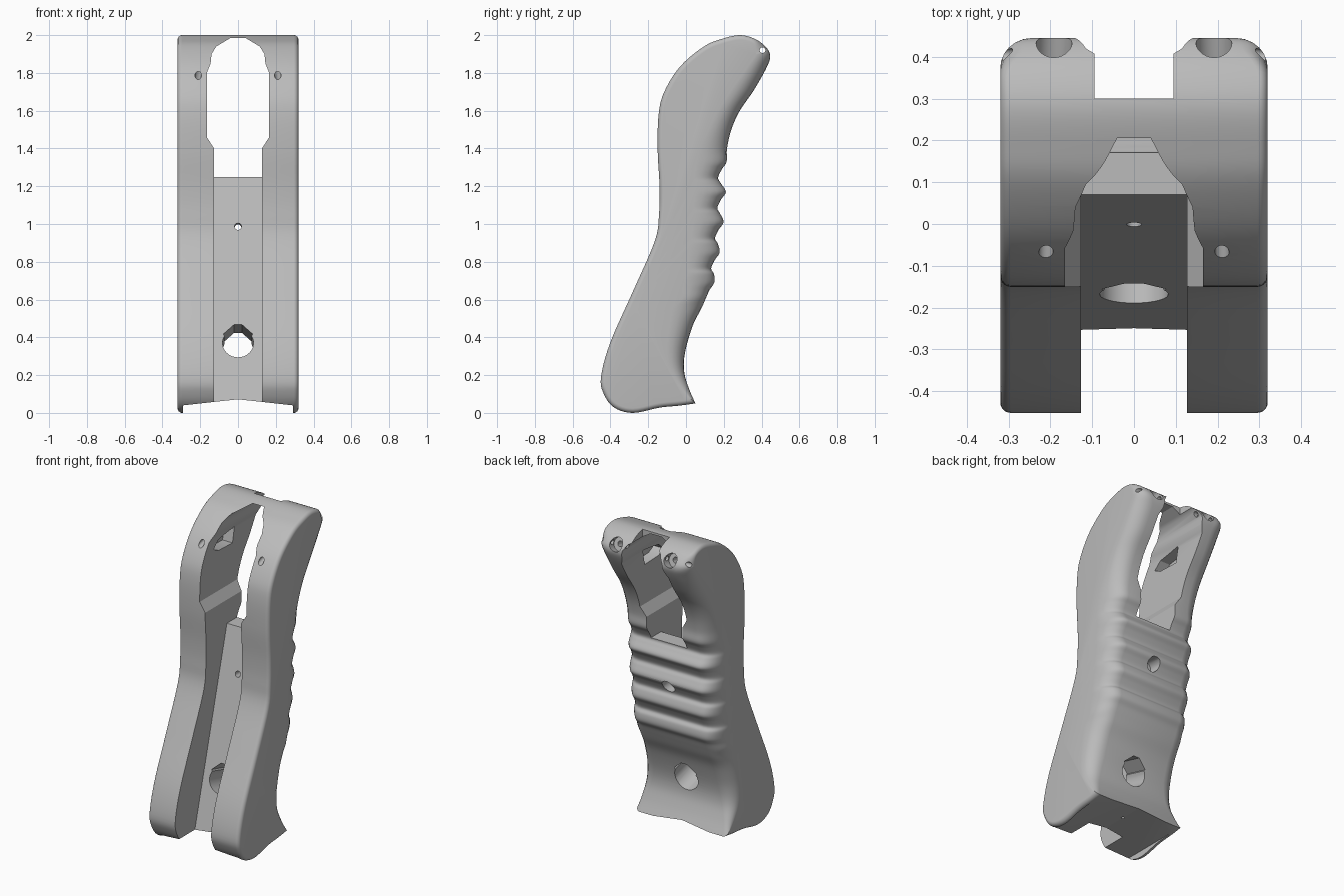
import bpy, bmesh, math
from mathutils import Vector

cube = bpy.data.objects.get("Cube")
if cube:
    bpy.data.objects.remove(cube, do_unlink=True)

HALF = 0.32       # half width of the grip
EDGE = 0.025      # rounding of the front, top and bottom edges
ROUND_STEPS = 6

grey = bpy.data.materials.new("grip grey")
grey.use_nodes = True
grey.diffuse_color = (0.5, 0.5, 0.5, 1)
grey.node_tree.nodes["Principled BSDF"].inputs["Base Color"].default_value = (0.5, 0.5, 0.5, 1)


def mesh_object(name, verts, faces):
    mesh = bpy.data.meshes.new(name)
    mesh.from_pydata(verts, [], faces)
    bm = bmesh.new()
    bm.from_mesh(mesh)
    bmesh.ops.recalc_face_normals(bm, faces=bm.faces)
    bm.to_mesh(mesh)
    bm.free()
    mesh.materials.append(grey)
    obj = bpy.data.objects.new(name, mesh)
    bpy.context.collection.objects.link(obj)
    return obj


def loft(name, rings):
    """Skin a list of equal rings and cap both ends."""
    n = len(rings[0])
    verts = [p for ring in rings for p in ring]
    faces = [(k * n + i, k * n + (i + 1) % n, (k + 1) * n + (i + 1) % n, (k + 1) * n + i)
             for k in range(len(rings) - 1) for i in range(n)]
    faces += [tuple(range(n)), tuple(range(len(verts) - n, len(verts)))]
    return mesh_object(name, verts, faces)


def prism_x(name, outline, lo, hi):
    return loft(name, [[(x, y, z) for y, z in outline] for x in (lo, hi)])


def prism_y(name, outline, lo, hi, slope=0.0):
    return loft(name, [[(x, y, z + slope * y) for x, z in outline] for y in (lo, hi)])


def rod(name, start, end, r1, r2=None, sides=24):
    start, end = Vector(start), Vector(end)
    turn = (end - start).to_track_quat('Z', 'Y')
    rings = []
    for centre, r in ((start, r1), (end, r2 or r1)):
        rings.append([centre + turn @ Vector((r * math.cos(a), r * math.sin(a), 0))
                      for a in (math.tau * i / sides for i in range(sides))])
    return loft(name, rings)


def mirrored(half):
    """Close a right-hand outline with its mirror image."""
    return half + [(-x, z) for x, z in reversed(half)]


# Side outline: bottom, front and top edge, then the back edge with its side-face y
front = [(-0.04, 0.038), (-0.14, 0.028), (-0.28, 0.0), (-0.38, 0.028), (-0.435, 0.1),
         (-0.45, 0.19), (-0.40, 0.375), (-0.28, 0.645), (-0.165, 0.91), (-0.143, 1.05),
         (-0.14, 1.2), (-0.15, 1.39), (-0.145, 1.58), (-0.115, 1.7), (-0.03, 1.835),
         (0.095, 1.94), (0.19, 1.98), (0.285, 2.0), (0.365, 1.98)]
back = [(0.42, 1.94, 0.37), (0.445, 1.895, 0.37), (0.43, 1.835, 0.33), (0.36, 1.71, 0.24),
        (0.285, 1.6, 0.17), (0.24, 1.5, 0.12), (0.217, 1.4, 0.075)]
for i in reversed(range(5)):                       # finger ridges
    crest = 0.215 - 0.0041 * (4 - i) ** 2
    z = 0.69 + 0.16 * i
    back += [(crest, z, crest - 0.16), (crest - 0.025, z - 0.04, crest - 0.165),
             (crest - 0.045, z - 0.085, crest - 0.17)]
    back += [(crest - 0.03, z - 0.115, crest - 0.165)] if i else []
back += [(0.08, 0.55, -0.065), (0.035, 0.46, -0.085), (-0.005, 0.32, -0.1),
         (-0.01, 0.22, -0.085), (0.015, 0.13, -0.03)]

corner = Vector((0.05, 0.05, 0.03, 0.07))
control = [corner]
for i, (y, z) in enumerate(front):
    prev = front[i - 1] if i else corner[:2]
    nxt = front[i + 1] if i + 1 < len(front) else back[0]
    t = Vector((nxt[0] - prev[0], nxt[1] - prev[1])).normalized()
    control.append(Vector((y, z, y + EDGE * t.y, z - EDGE * t.x)))
for y, z, side in back:
    control.append(Vector((y, z, side, min(z, 1.905))))
control.append(corner)


def smooth_path(pts, steps=5):
    """Catmull-Rom curve through open points, without the last one."""
    out = []
    for i in range(len(pts) - 1):
        a, b, c = pts[max(i - 1, 0)], pts[i], pts[i + 1]
        d = pts[min(i + 2, len(pts) - 1)]
        for s in range(steps):
            t = s / steps
            out.append(0.5 * (2 * b + (c - a) * t + (2 * a - 5 * b + 4 * c - d) * t * t
                              + (3 * b - a - 3 * c + d) * t ** 3))
    return out


# Grip body: side faces rounded over into the outer outline
outline = smooth_path(control)


def body_ring(sign, angle):
    ring = []
    for y, z, side_y, side_z in outline:
        radius = min(0.1, math.hypot(y - side_y, z - side_z))
        s, c = math.sin(angle), math.cos(angle)
        ring.append((sign * (HALF - radius * (1 - c)),
                     side_y + (y - side_y) * s, side_z + (z - side_z) * s))
    return ring


angles = [math.pi / 2 * k / ROUND_STEPS for k in range(ROUND_STEPS + 1)]
grip = loft("grip_body", [body_ring(1, a) for a in angles]
            + [body_ring(-1, a) for a in reversed(angles)])

# Front channel and the window between the upper arms
cutters = [
    prism_x("channel_cutter", [(-0.7, -0.1), (-0.296, -0.1), (0.07, 1.25), (0.7, 1.25),
                               (0.7, 1.43), (-0.7, 1.43)], -0.127, 0.127),
    prism_y("window_cutter", mirrored([(0.127, 1.4), (0.165, 1.46), (0.165, 1.8),
                                       (0.145, 1.85), (0.14, 1.9), (0.115, 1.94),
                                       (0.04, 1.985)]), -0.7, 0.7),
    prism_y("rear_notch_cutter", mirrored([(0.095, 1.7), (0.095, 2.1)]), 0.3, 0.7),
    prism_y("base_arch_cutter", mirrored([(0.29, -0.1), (0.29, 0.04), (0.0001, 0.072)]),
            -0.7, 0.7),
]

# Teardrop opening low in the back wall
drop = [(0.082 * math.cos(a), 0.325 + 0.082 * math.sin(a))
        for a in (math.radians(d) for d in range(-90, 31, 12))]
drop[0] = (0.001, drop[0][1])
cutters.append(prism_y("teardrop_cutter", mirrored(drop + [(0.078, 0.375), (0.02, 0.43)]),
                       -0.4, 0.3, -0.27))

# Screw hole in the wall, pin hole across the top, drain hole in the base
cutters += [
    rod("wall_screw_cutter", (0, -0.2, 1.0), (0, 0.4, 0.96), 0.018),
    rod("wall_bore_cutter", (0, 0.1, 0.98), (0, 0.4, 0.96), 0.042),
    rod("pin_cutter", (-0.5, 0.405, 1.92), (0.5, 0.405, 1.92), 0.015),
    rod("base_hole_cutter", (0, -0.1, -0.1), (0, -0.1, 0.2), 0.01),
]

# Arm screws with sunk heads and nut pockets on the inner faces
for s in (1, -1):
    cutters += [
        rod("arm_screw_cutter", (s * 0.217, -0.25, 1.735), (s * 0.19, 0.5, 1.945), 0.017),
        rod("screw_head_cutter", (s * 0.193, 0.385, 1.91), (s * 0.188, 0.52, 1.955), 0.043),
        prism_x("nut_pocket_cutter", [(-0.01, 1.74), (0.04, 1.715), (0.18, 1.71),
                                      (0.2, 1.81), (0.04, 1.785)], s * 0.1, s * 0.235),
    ]

bpy.ops.object.select_all(action='DESELECT')
bpy.context.view_layer.objects.active = grip
grip.select_set(True)
for cutter in cutters:
    cutter.hide_render = True
    mod = grip.modifiers.new(cutter.name, 'BOOLEAN')
    mod.operation = 'DIFFERENCE'
    mod.solver = 'EXACT'
    mod.object = cutter
    bpy.ops.object.modifier_apply(modifier=mod.name)
    bpy.data.objects.remove(cutter, do_unlink=True)

bpy.ops.object.shade_smooth_by_angle(angle=math.radians(30))
